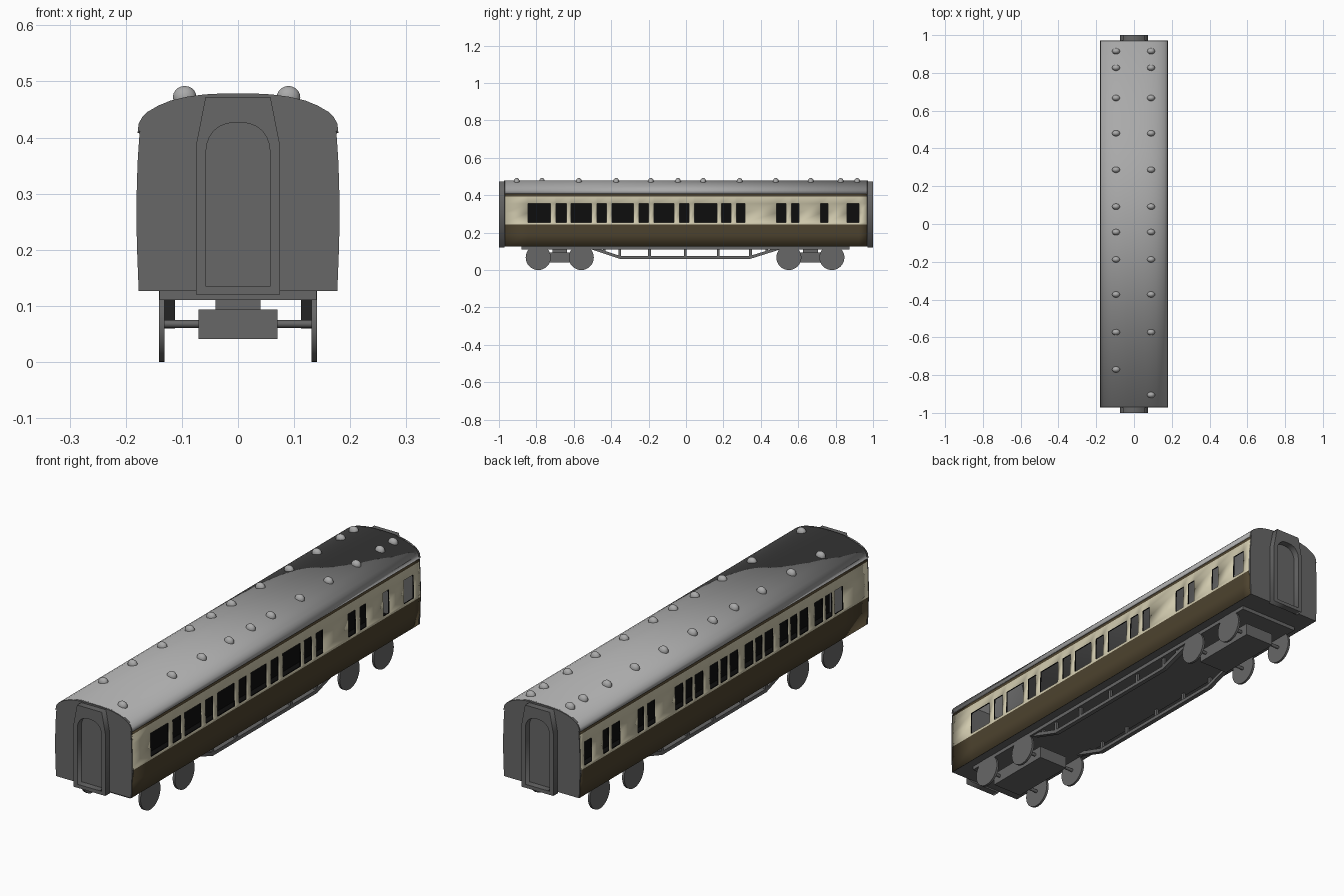
import bpy, bmesh, math

if "Cube" in bpy.data.objects:
    bpy.data.objects.remove(bpy.data.objects["Cube"])

def material(name, r, g, b):
    m = bpy.data.materials.new(name)
    m.diffuse_color = (r, g, b, 1)
    m.use_nodes = True
    m.node_tree.nodes["Principled BSDF"].inputs["Base Color"].default_value = m.diffuse_color
    return m

GREY = material("dark_grey", .135, .135, .135)
ROOF = material("roof_grey", .40, .40, .40)
CREAM = material("cream", .63, .585, .42)
BROWN = material("brown", .075, .056, .028)
BLACK = material("black", .004, .004, .004)

def finish(name, bm, mats, smooth=None):
    me = bpy.data.meshes.new(name)
    bm.to_mesh(me)
    bm.free()
    ob = bpy.data.objects.new(name, me)
    bpy.context.collection.objects.link(ob)
    for m in mats:
        me.materials.append(m)
    if smooth:
        bpy.ops.object.select_all(action='DESELECT')
        ob.select_set(True)
        bpy.context.view_layer.objects.active = ob
        bpy.ops.object.shade_smooth_by_angle(angle=math.radians(smooth))
    return ob

def prism(name, pts, axis, a, b, mat):
    """Extrude a 2D outline: axis 'X' takes (y, z) points, axis 'Y' takes (x, z)."""
    bm = bmesh.new()
    put = (lambda p: (a, p[0], p[1])) if axis == 'X' else (lambda p: (p[0], a, p[1]))
    f = bm.faces.new([bm.verts.new(put(p)) for p in pts])
    ext = bmesh.ops.extrude_face_region(bm, geom=[f])
    move = (b - a, 0, 0) if axis == 'X' else (0, b - a, 0)
    bmesh.ops.translate(bm, verts=[v for v in ext['geom'] if isinstance(v, bmesh.types.BMVert)], vec=move)
    bmesh.ops.recalc_face_normals(bm, faces=bm.faces)
    return finish(name, bm, [mat])

def box(name, x0, x1, y0, y1, z0, z1, mat):
    return prism(name, [(y0, z0), (y1, z0), (y1, z1), (y0, z1)], 'X', x0, x1, mat)

def cylinder(name, x0, x1, y, z, r, n, mat):
    pts = [(y + r * math.cos(2 * math.pi * i / n), z + r * math.sin(2 * math.pi * i / n)) for i in range(n)]
    ob = prism(name, pts, 'X', x0, x1, mat)
    bpy.ops.object.select_all(action='DESELECT')
    ob.select_set(True)
    bpy.context.view_layer.objects.active = ob
    bpy.ops.object.shade_smooth_by_angle(angle=math.radians(40))

def solidify(ob, t, mat_offset=0):
    s = ob.modifiers.new("thickness", 'SOLIDIFY')
    s.thickness, s.offset = t, -1
    s.material_offset = s.material_offset_rim = mat_offset

END = .968
# wall profile as z, x from bottom to eaves
WALL = [(.127, .177), (.19, .1795), (.244, .181), (.255, .181), (.305, .1805),
        (.355, .179), (.394, .1765), (.412, .175)]
ROOF_HALF = [(.179, .408), (.177, .425), (.171, .436), (.161, .446), (.142, .457), (.12, .466),
             (.09, .473), (.059, .477), (.03, .4785)]

# side walls with window openings
RIGHT = [(-.845, -.725), (-.695, -.64), (-.615, -.505), (-.475, -.425), (-.395, -.28), (-.25, -.2),
         (-.17, -.065), (-.035, .015), (.045, .165), (.19, .24), (.27, .315), (.485, .535),
         (.565, .605), (.72, .76), (.86, .925)]
LEFT = [(.89, .94), (.775, .815), (.70, .755), (.54, .58), (.465, .515)]
for i in range(5):  # compartment doors, each between two quarter lights
    c = .235 - i * .235
    LEFT += [(c - .095, c - .04), (c - .022, c + .022), (c + .04, c + .095)]

def wall(name, side, windows):
    bm = bmesh.new()
    ys = sorted([-END, END] + [y for w in windows for y in w])
    grid = [[bm.verts.new((side * x, y, z)) for z, x in WALL] for y in ys]
    for i in range(len(ys) - 1):
        mid = (ys[i] + ys[i + 1]) / 2
        glazed = any(a < mid < b for a, b in windows)
        for k in range(len(WALL) - 1):
            z = (WALL[k][0] + WALL[k + 1][0]) / 2
            if glazed and .255 < z < .355:
                continue
            q = [grid[i][k], grid[i + 1][k], grid[i + 1][k + 1], grid[i][k + 1]]
            f = bm.faces.new(q if side > 0 else q[::-1])
            f.material_index = 1 if .244 < z < .394 else 0
    ob = finish(name, bm, [BROWN, CREAM, BLACK, BLACK], 30)
    solidify(ob, .006, 2)

wall("right_wall", 1, RIGHT)
wall("left_wall", -1, LEFT)

# curved roof
arc = ROOF_HALF + [(0, .479)] + [(-x, z) for x, z in ROOF_HALF[::-1]]
bm = bmesh.new()
rows = [[bm.verts.new((x, y, z)) for x, z in arc] for y in (-END, END)]
for k in range(len(arc) - 1):
    bm.faces.new([rows[0][k], rows[1][k], rows[1][k + 1], rows[0][k + 1]])
bmesh.ops.recalc_face_normals(bm, faces=bm.faces)
if sum(f.normal.z for f in bm.faces) < 0:
    bmesh.ops.reverse_faces(bm, faces=bm.faces)
solidify(finish("roof", bm, [ROOF], 40), .004)

# ends, and gangways with an arched recess
outline = [(x, z) for z, x in WALL] + arc + [(-x, z) for z, x in WALL[::-1]]
gang = [(-.075, .12), (.075, .12), (.075, .385), (.058, .472), (-.058, .472), (-.075, .385)]
arch = [(.057, .135)] + [(.057 * math.copysign(abs(math.cos(t)) ** .8, math.cos(t)), .375 + .052 * math.sin(t))
                         for t in [math.pi * i / 12 for i in range(13)]] + [(-.057, .135)]
for label, s in (("front", -1), ("back", 1)):
    prism(label + "_end", outline, 'Y', s * .962, s * .972, GREY)
    cu = bpy.data.curves.new(label + "_gangway", 'CURVE')
    cu.dimensions, cu.fill_mode, cu.extrude = '2D', 'BOTH', .015
    for loop in (gang, arch):
        sp = cu.splines.new('POLY')
        sp.points.add(len(loop) - 1)
        for p, (x, z) in zip(sp.points, loop):
            p.co = (x, z, 0, 1)
        sp.use_cyclic_u = True
    cu.materials.append(GREY)
    ob = bpy.data.objects.new(label + "_gangway", cu)
    bpy.context.collection.objects.link(ob)
    ob.rotation_euler.x = math.pi / 2
    ob.location.y = s * .985
    bpy.ops.object.select_all(action='DESELECT')
    ob.select_set(True)
    bpy.context.view_layer.objects.active = ob
    bpy.ops.object.convert(target='MESH')

# floor, dark interior and underframe
box("floor", -.176, .176, -.965, .965, .127, .132, GREY)
box("floor_covering", -.17, .17, -.96, .96, .132, .135, BLACK)
box("corridor_partition", -.004, .004, -.96, .96, .135, .37, BLACK)
box("underframe", -.14, .14, -.88, .875, .111, .128, GREY)

# roof vents
VENTS = [.915, .827, .667, .48, .287, .092, -.043, -.188, -.373, -.573]
for x, extra in ((-.095, -.77), (.09, -.905)):
    for y in VENTS + [extra]:
        bm = bmesh.new()
        bmesh.ops.create_uvsphere(bm, u_segments=16, v_segments=10, radius=1)
        bmesh.ops.scale(bm, verts=bm.verts, vec=(.021, .016, .02))
        bmesh.ops.translate(bm, verts=bm.verts, vec=(x, y, .472))
        finish("roof_vent", bm, [ROOF], 60)

# bogies
for c in (-.675, .665):
    box("bogie_frame", -.07, .07, c - .15, c + .15, .041, .094, GREY)
    box("bogie_pivot", -.04, .04, c - .04, c + .04, .09, .113, GREY)
    for y in (c - .115, c + .115):
        cylinder("axle", -.135, .135, y, .068, .007, 12, GREY)
        for s in (-1, 1):
            cylinder("wheel", s * .131, s * .141, y, .067, .067, 32, GREY)

# truss rods below the underframe
rod = [(-.51, .127), (-.35, .075), (.34, .075), (.51, .127), (.51, .112), (.345, .06), (-.355, .06), (-.51, .112)]
for s in (-1, 1):
    prism("truss_rod", rod, 'X', s * .112, s * .131, GREY)
    for y in (-.355, -.195, -.003, .172, .345):
        box("truss_post", s * .12, s * .131, y - .007, y + .007, .062, .115, GREY)
    for y in (-.437, .432):
        box("truss_end_post", s * .12, s * .131, y - .006, y + .006, .092, .115, GREY)
